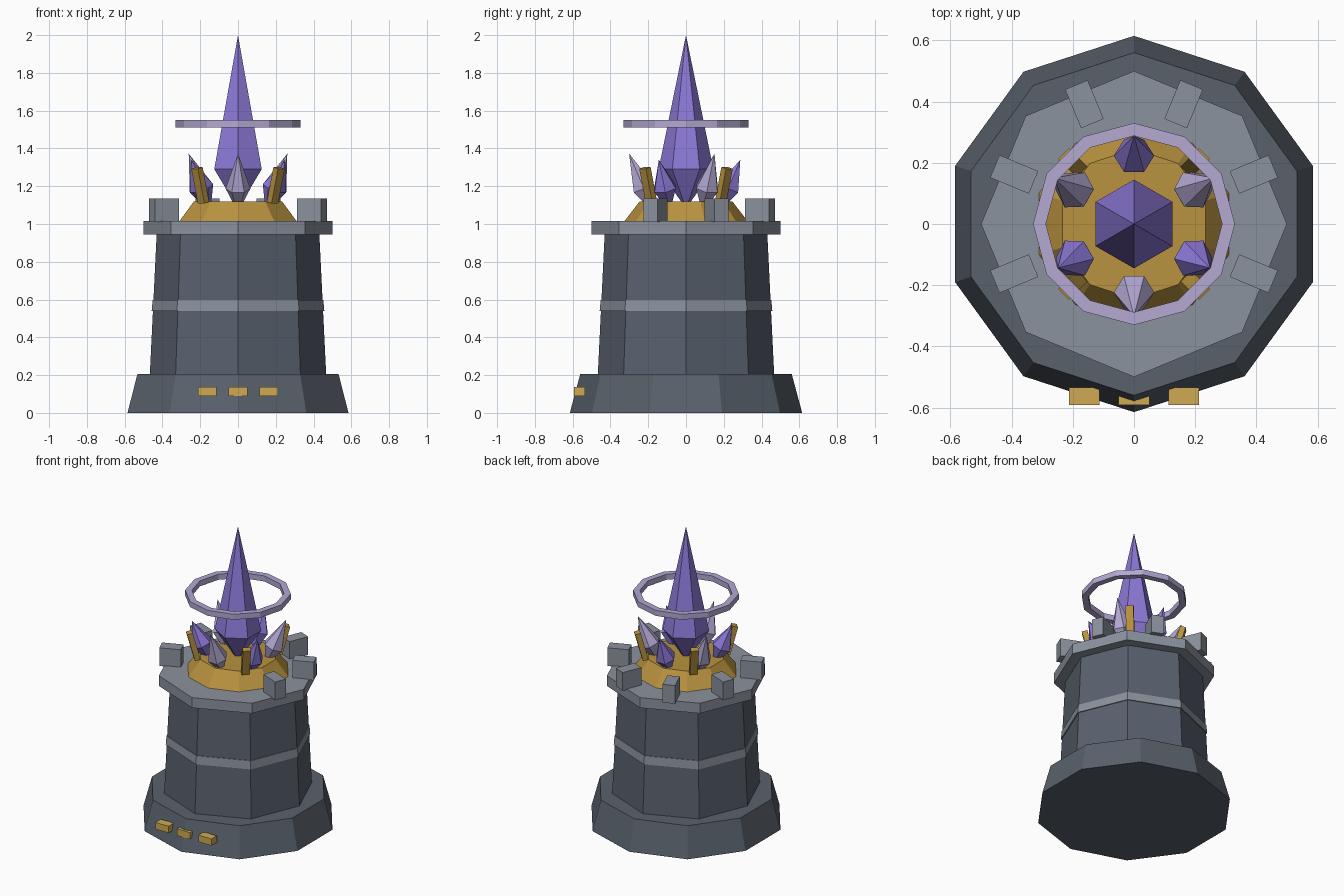
import bpy, bmesh, math
from mathutils import Matrix, Vector

if "Cube" in bpy.data.objects:
    bpy.data.objects.remove(bpy.data.objects["Cube"])


def material(name, hexcode):
    def lin(c):
        c /= 255
        return c / 12.92 if c <= 0.04045 else ((c + 0.055) / 1.055) ** 2.4
    m = bpy.data.materials.new(name)
    m.diffuse_color = [lin(int(hexcode[i:i + 2], 16)) for i in (0, 2, 4)] + [1]
    m.use_nodes = True
    m.node_tree.nodes["Principled BSDF"].inputs["Base Color"].default_value = m.diffuse_color
    return m


BASE = material("base stone", "59616B")
WALL = material("wall stone", "59616E")
TRIM = material("light stone", "8B929D")
GOLD = material("old gold", "B8923F")
BRIGHT = material("bright gold", "D0AA54")
VIOLET = material("violet crystal", "8C78D6")
PALE = material("pale lilac", "B3A8D2")


def add_mesh(name, verts, faces, mat, matrix=Matrix()):
    me = bpy.data.meshes.new(name)
    me.from_pydata([matrix @ Vector(v) for v in verts], [], faces)
    bm = bmesh.new()
    bm.from_mesh(me)
    bmesh.ops.remove_doubles(bm, verts=bm.verts, dist=1e-5)
    bmesh.ops.recalc_face_normals(bm, faces=bm.faces)
    bm.to_mesh(me)
    bm.free()
    me.materials.append(mat)
    ob = bpy.data.objects.new(name, me)
    bpy.context.collection.objects.link(ob)
    return ob


def lathe(name, n, profile, mat, matrix=Matrix(), turn=0.0, closed=False):
    """Faceted turned shape from (radius, z) points; closed=True makes a ring."""
    verts = [(r * math.sin(turn + math.tau * i / n), r * math.cos(turn + math.tau * i / n), z)
             for r, z in profile for i in range(n)]
    rows = len(profile)
    faces = []
    for j in range(rows if closed else rows - 1):
        a, b = j * n, (j + 1) % rows * n
        faces += [(a + i, a + (i + 1) % n, b + (i + 1) % n, b + i) for i in range(n)]
    if not closed:
        faces += [tuple(range(n)), tuple(range((rows - 1) * n, rows * n))]
    return add_mesh(name, verts, faces, mat, matrix)


def box(name, size, mat, matrix):
    verts = [(x * size[0] / 2, y * size[1] / 2, z * size[2] / 2)
             for x in (-1, 1) for y in (-1, 1) for z in (-1, 1)]
    faces = [(0, 1, 3, 2), (4, 6, 7, 5), (0, 4, 5, 1), (2, 3, 7, 6), (0, 2, 6, 4), (1, 5, 7, 3)]
    return add_mesh(name, verts, faces, mat, matrix)


def place(angle, radius, z, lean=0.0):
    """Frame at polar position: local x points outward, leaning outward."""
    return (Matrix.Rotation(math.radians(angle), 4, 'Z') @ Matrix.Translation((radius, 0, z))
            @ Matrix.Rotation(math.radians(lean), 4, 'Y'))


# Tower: ten-sided plinth, eight-sided shaft, band and platform
lathe("plinth", 10, [(0.615, 0), (0.56, 0.205)], BASE)
lathe("tower_shaft", 8, [(0.467, 0.2), (0.43, 0.96)], WALL)
lathe("wall_band", 8, [(0.457, 0.54), (0.452, 0.597)], TRIM)
lathe("platform", 8, [(0.5, 0.945), (0.5, 1.015)], TRIM)

# Battlements, left open at the front
for i, a in enumerate((-22.5, 22.5, 67.5, 112.5, 157.5, 202.5)):
    box(f"merlon_{i}", (0.137, 0.08, 0.125), TRIM, place(a, 0.424, 1.0725))

# Gold dais with four leaning prongs
lathe("dais", 10, [(0.33, 1.01), (0.245, 1.12)], GOLD)
for i in range(4):
    box(f"prong_{i}", (0.036, 0.05, 0.19), GOLD, place(45 + 90 * i, 0.283, 1.205, 15))

# Main crystal
lathe("main_crystal", 6, [(0.02, 1.11), (0.145, 1.29), (0.0, 2.0)], VIOLET)

# Small crystals, alternating pale and violet
for i in range(6):
    pale = i % 2 == 0
    length = 0.285 if pale else 0.25
    lathe(f"small_crystal_{i}", 6, [(0.025, 0), (0.066, 0.085), (0.0, length)],
          PALE if pale else VIOLET, place(-90 + 60 * i, 0.19, 1.11, 23))

# Floating ring
lathe("floating_ring", 12, [(0.33, 1.512), (0.33, 1.55), (0.288, 1.55), (0.288, 1.512)],
      PALE, closed=True)

# Front plaques
for i, x in enumerate((-0.163, 0, 0.163)):
    box(f"plaque_{i}", (0.1, 0.058, 0.046), BRIGHT, Matrix.Translation((x, -0.563, 0.113)))
